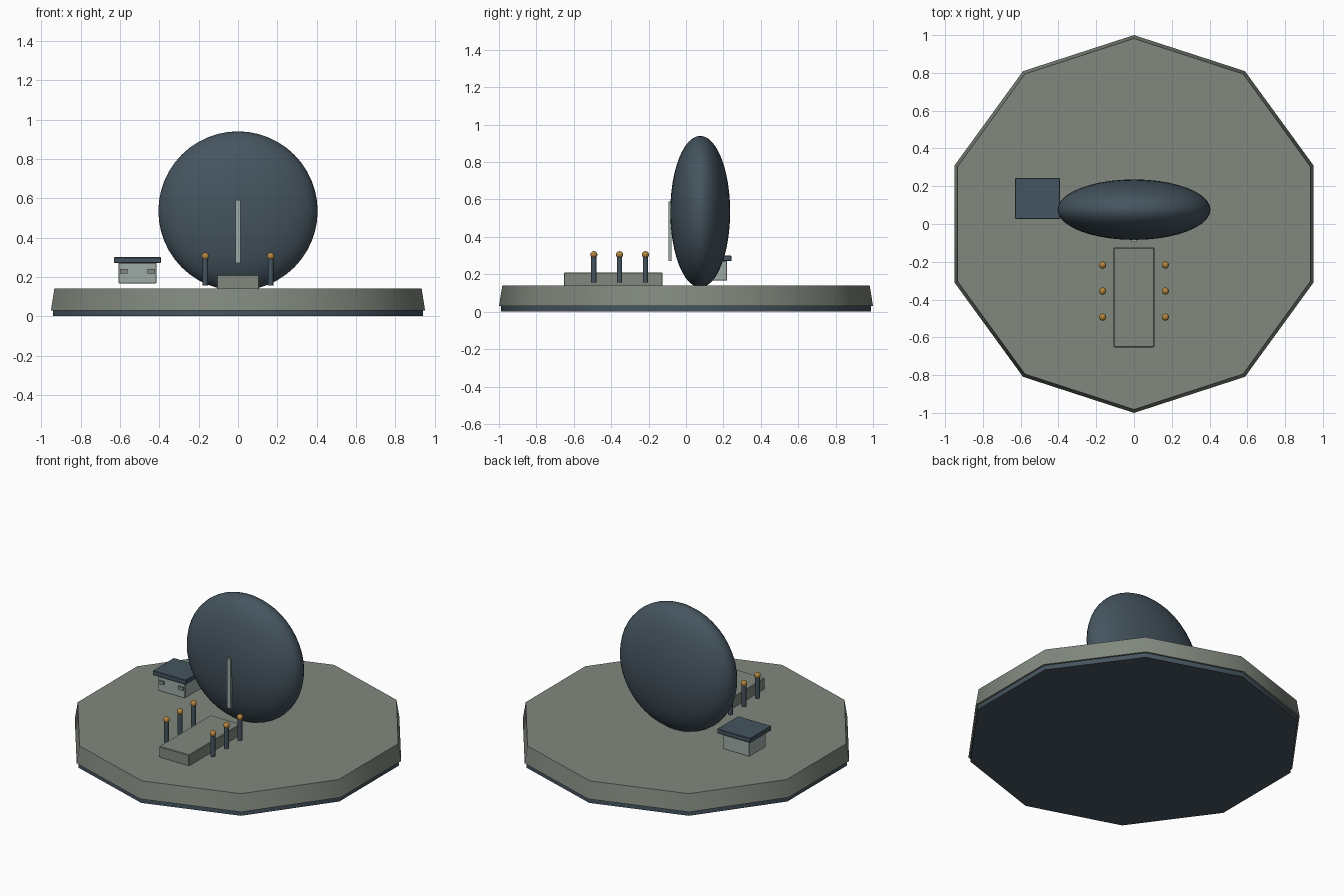
import bpy
import math

cube = bpy.data.objects.get("Cube")
if cube:
    bpy.data.objects.remove(cube, do_unlink=True)


def material(name, rgb):
    m = bpy.data.materials.new(name)
    m.use_nodes = True
    m.diffuse_color = (*rgb, 1)
    m.node_tree.nodes["Principled BSDF"].inputs["Base Color"].default_value = (*rgb, 1)
    return m


stone = material("stone grey", (0.22, 0.25, 0.21))
slate = material("slate blue", (0.06, 0.09, 0.115))
pale = material("pale grey", (0.34, 0.41, 0.38))
gold = material("lamp gold", (0.45, 0.23, 0.05))


def finish(name, mat, smooth=None):
    ob = bpy.context.object
    ob.name = name
    ob.data.materials.append(mat)
    if smooth:
        bpy.ops.object.shade_smooth_by_angle(angle=math.radians(smooth))
    return ob


def box(name, mat, x, y, z, bevel=0):
    """Box from (low, high) ranges on each axis."""
    spans = (x, y, z)
    bpy.ops.mesh.primitive_cube_add(size=1, location=[(a + b) / 2 for a, b in spans])
    bpy.context.object.scale = [b - a for a, b in spans]
    bpy.ops.object.transform_apply(location=False, rotation=False, scale=True)
    ob = finish(name, mat)
    if bevel:
        mod = ob.modifiers.new("soft edges", "BEVEL")
        mod.width, mod.segments = bevel, 1
    return ob


def frustum(name, mat, sides, r1, r2, z1, z2, x=0, y=0):
    bpy.ops.mesh.primitive_cone_add(vertices=sides, radius1=r1, radius2=r2,
                                    depth=z2 - z1, location=(x, y, (z1 + z2) / 2))
    return finish(name, mat, 40)


def ball(name, mat, segments, rings, location, scale):
    bpy.ops.mesh.primitive_uv_sphere_add(segments=segments, ring_count=rings,
                                         radius=1, location=location)
    bpy.context.object.scale = scale
    bpy.ops.object.transform_apply(location=False, rotation=False, scale=True)
    return finish(name, mat, 60)


# Ten-sided ground slab on a thin foot
frustum("ground_foot", slate, 10, 0.988, 0.988, 0, 0.03)
frustum("ground_slab", stone, 10, 1.0, 0.982, 0.03, 0.14)

# Large upright disc with a pale marker in front
ball("disc", slate, 40, 24, (0, 0.076, 0.535), (0.405, 0.16, 0.405))
box("disc_marker", pale, (-0.012, 0.012), (-0.094, -0.077), (0.27, 0.59))

# Walkway and its lamp posts
box("walkway", stone, (-0.108, 0.108), (-0.653, -0.125), (0.13, 0.21), 0.004)
for side, x in (("right", -0.166), ("left", 0.166)):
    for i in range(3):
        y = -0.217 - 0.138 * i
        frustum(f"{side}_lamp_post_{i}", slate, 12, 0.014, 0.014, 0.157, 0.295, x, y)
        ball(f"{side}_lamp_{i}", gold, 16, 10, (x, y, 0.305), (0.019,) * 3)

# Small hut with overhanging roof and two front windows
hut_x, hut_y = -0.511, 0.135
box("hut_walls", pale, (hut_x - 0.096, hut_x + 0.096),
    (hut_y - 0.084, hut_y + 0.084), (0.166, 0.272), 0.003)
box("hut_roof", slate, (hut_x - 0.119, hut_x + 0.119),
    (hut_y - 0.108, hut_y + 0.108), (0.27, 0.3), 0.003)
for side, s in (("right", -1), ("left", 1)):
    cx = hut_x + s * 0.07
    box(f"{side}_hut_window", stone, (cx - 0.018, cx + 0.018),
        (hut_y - 0.093, hut_y - 0.08), (0.217, 0.239))
